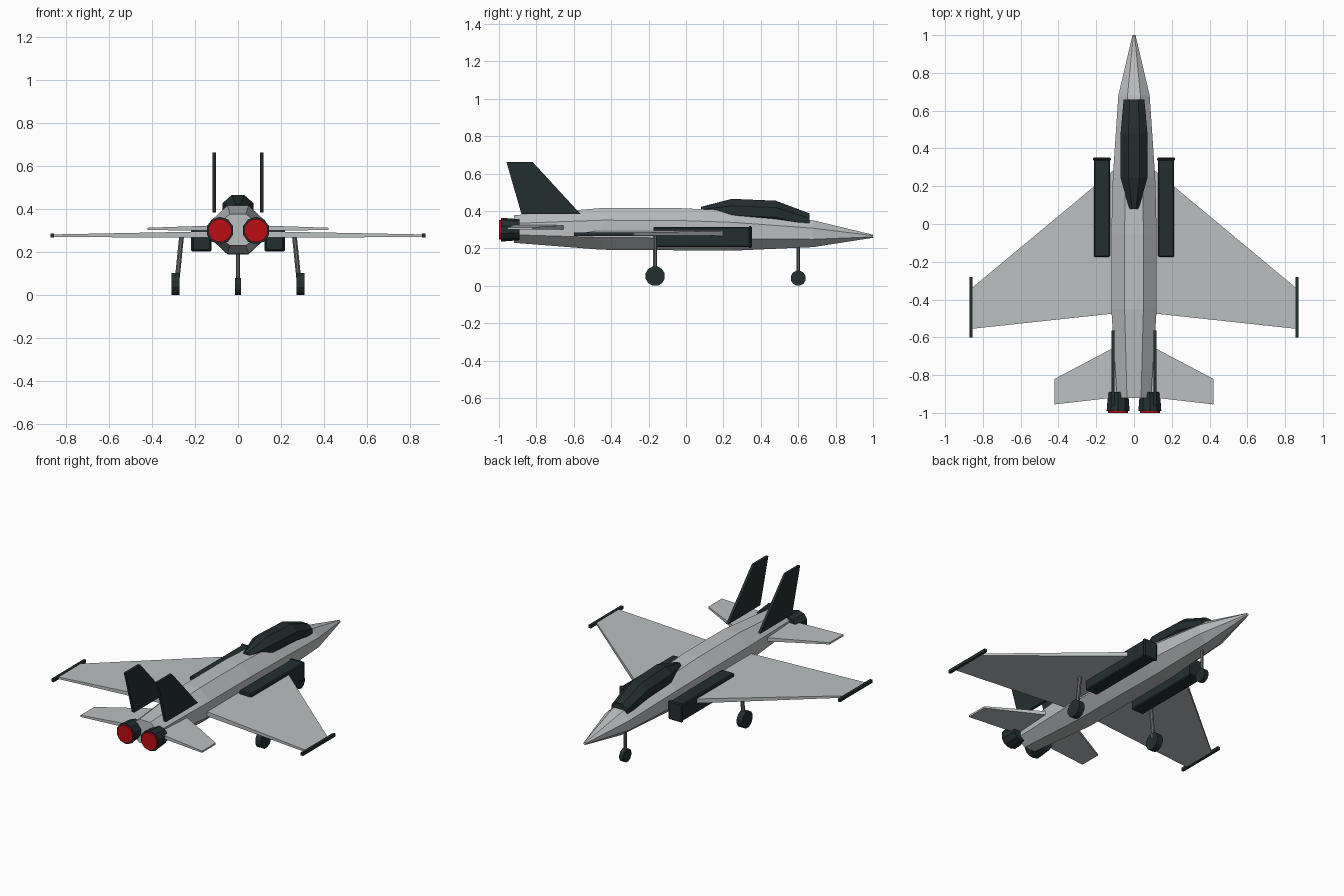
import bpy, bmesh, math
from mathutils import Vector

if "Cube" in bpy.data.objects:
    bpy.data.objects.remove(bpy.data.objects["Cube"])

def mat(name, r, g, b):
    m = bpy.data.materials.new(name)
    m.diffuse_color = (r, g, b, 1)
    m.use_nodes = True
    m.node_tree.nodes["Principled BSDF"].inputs["Base Color"].default_value = m.diffuse_color
    return m

GREY = mat("light_grey", 0.50, 0.52, 0.53)
DARK = mat("dark_green_grey", 0.017, 0.028, 0.029)
RED = mat("exhaust_red", 0.50, 0.004, 0.006)
METAL = mat("strut_metal", 0.16, 0.165, 0.18)

def finish(name, bm, material):
    bmesh.ops.recalc_face_normals(bm, faces=bm.faces)
    me = bpy.data.meshes.new(name)
    bm.to_mesh(me)
    bm.free()
    me.materials.append(material)
    ob = bpy.data.objects.new(name, me)
    bpy.context.collection.objects.link(ob)
    return ob

def loft(name, rings, material):
    """Skin between rings of points and close both ends."""
    bm = bmesh.new()
    vs = [[bm.verts.new(p) for p in ring] for ring in rings]
    n = len(vs[0])
    for a, b in zip(vs, vs[1:]):
        for i in range(n):
            bm.faces.new((a[i], a[(i + 1) % n], b[(i + 1) % n], b[i]))
    bm.faces.new(vs[0])
    bm.faces.new(vs[-1])
    return finish(name, bm, material)

def octagon(y, w, bottom, top):
    """Flat-topped octagon section: half width w, from bottom to top."""
    k = math.cos(math.pi / 8)
    cz, h = (top + bottom) / 2, (top - bottom) / 2
    angs = [math.pi / 8 + i * math.pi / 4 for i in range(8)]
    return [(w / k * math.cos(a), y, cz + h / k * math.sin(a)) for a in angs]

def rod(name, p, q, r, material, sides, r2=None):
    p, q = Vector(p), Vector(q)
    rot = (q - p).to_track_quat('Z', 'Y')
    def ring(c, rad):
        return [c + rot @ Vector((rad * math.cos(t), rad * math.sin(t), 0))
                for t in [2 * math.pi * (i + 0.5) / sides for i in range(sides)]]
    return loft(name, [ring(p, r), ring(q, r2 or r)], material)

def box(name, lo, hi, material, bevel=0):
    ring = lambda y: [(lo[0], y, lo[2]), (hi[0], y, lo[2]), (hi[0], y, hi[2]), (lo[0], y, hi[2])]
    ob = loft(name, [ring(lo[1]), ring(hi[1])], material)
    if bevel:
        m = ob.modifiers.new("bevel", 'BEVEL')
        m.width, m.segments = bevel, 1
    return ob

def panel(name, s, root, tip, material):
    """Wing panel; each end is (x, y_front, y_back, z_low, z_high)."""
    ring = lambda x, yf, yb, zl, zh: [(s * x, yf, zl), (s * x, yb, zl), (s * x, yb, zh), (s * x, yf, zh)]
    return loft(name, [ring(*root), ring(*tip)], material)

# Fuselage and canopy
loft("fuselage", [octagon(*s) for s in (
    (1.0, 0.008, 0.257, 0.273), (0.68, 0.083, 0.207, 0.35), (0.25, 0.112, 0.188, 0.402),
    (-0.05, 0.12, 0.19, 0.416), (-0.45, 0.12, 0.193, 0.416), (-0.92, 0.09, 0.23, 0.377))], GREY)
loft("canopy", [octagon(*s) for s in (
    (0.66, 0.055, 0.30, 0.387), (0.48, 0.071, 0.33, 0.455),
    (0.245, 0.071, 0.34, 0.465), (0.08, 0.025, 0.37, 0.422))], DARK)

# Nose gear
rod("nose_strut", (0, 0.6, 0.04), (0, 0.6, 0.23), 0.01, METAL, 8)
rod("nose_wheel", (-0.014, 0.6, 0.041), (0.014, 0.6, 0.041), 0.041, DARK, 12)

for s, side in ((-1, "left"), (1, "right")):
    # Wings, tip rails and tailplanes
    panel(side + "_wing", s, (0.09, 0.30, -0.472, 0.267, 0.297), (0.86, -0.34, -0.555, 0.27, 0.282), GREY)
    box(side + "_tip_rail", (s * 0.862 - 0.008, -0.6, 0.267), (s * 0.862 + 0.008, -0.28, 0.286), DARK)
    panel(side + "_tailplane", s, (0.07, -0.635, -0.915, 0.30, 0.325), (0.42, -0.82, -0.955, 0.302, 0.313), GREY)
    # Upright fins
    fin = ((-0.565, 0.385), (-0.82, 0.662), (-0.96, 0.662), (-0.88, 0.385))
    loft(side + "_fin", [[(s * 0.11 + d, y, z) for y, z in fin] for d in (-0.008, 0.008)], DARK)
    # Air intakes with a raised front lip
    box(side + "_intake", (s * 0.17 - 0.043, -0.175, 0.207), (s * 0.17 + 0.043, 0.345, 0.315), DARK, 0.006)
    box(side + "_intake_lip", (s * 0.17 - 0.048, 0.335, 0.203), (s * 0.17 + 0.048, 0.352, 0.319), DARK, 0.006)
    # Exhaust nozzles with glowing discs
    x = s * 0.084
    rod(side + "_nozzle", (x, -0.89, 0.3), (x, -0.99, 0.3), 0.056, DARK, 10, 0.064)
    rod(side + "_exhaust", (x, -0.98, 0.3), (x, -1.0, 0.3), 0.055, RED, 12)
    # Main gear
    rod(side + "_main_strut", (s * 0.284, -0.165, 0.06), (s * 0.262, -0.165, 0.275), 0.012, METAL, 8)
    rod(side + "_main_wheel", (s * 0.29 - 0.019, -0.165, 0.052), (s * 0.29 + 0.019, -0.165, 0.052), 0.053, DARK, 12)
